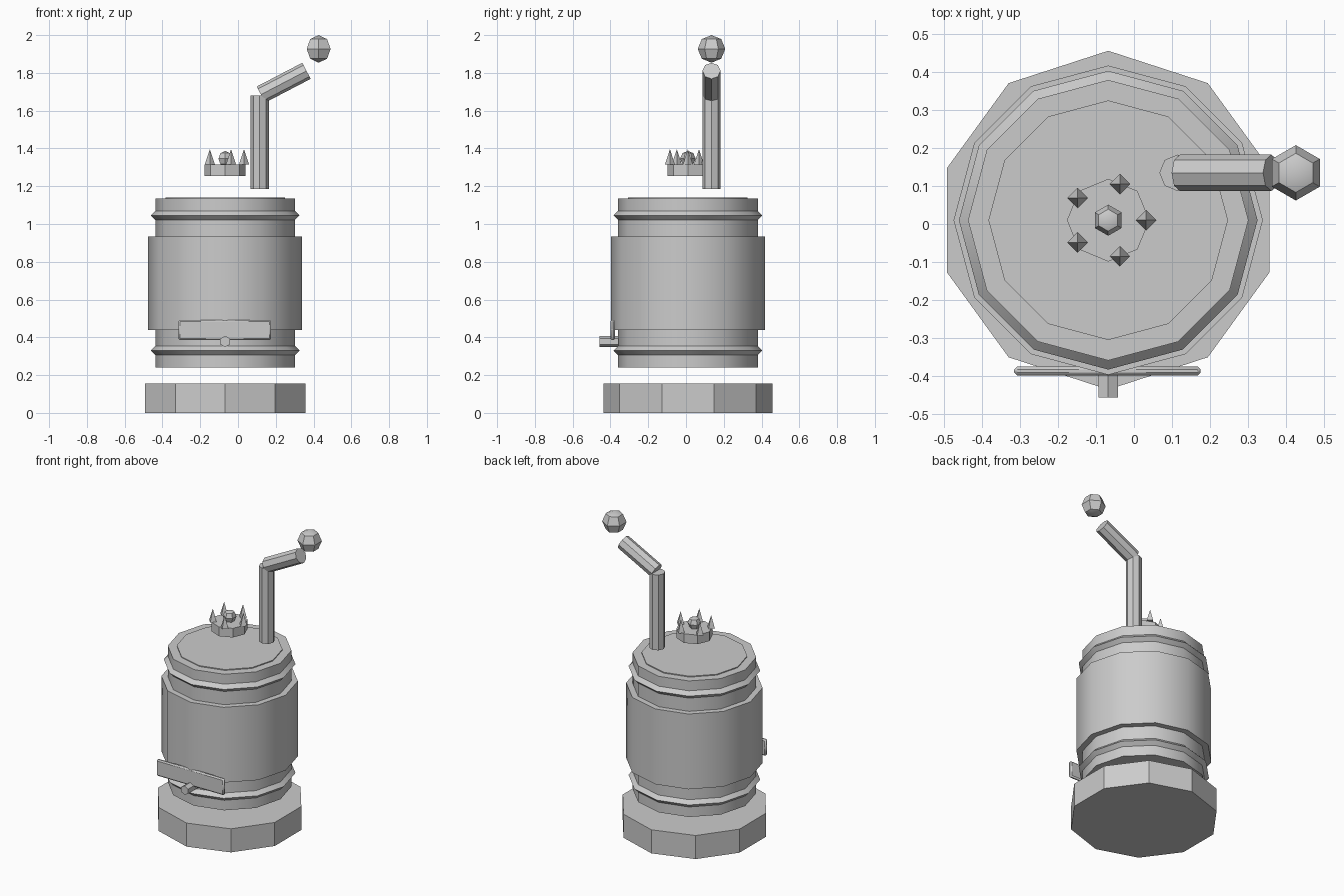
import bpy
from math import radians, sin, cos, tau

cube = bpy.data.objects.get("Cube")
if cube:
    bpy.data.objects.remove(cube, do_unlink=True)

CX, CY = -0.068, 0.01      # axis of the barrel
PIPE_Y = 0.135

grey = bpy.data.materials.new("plain grey")
grey.use_nodes = True
grey.diffuse_color = (0.6, 0.6, 0.6, 1)
grey.node_tree.nodes["Principled BSDF"].inputs["Base Color"].default_value = (0.6, 0.6, 0.6, 1)


def finish(name):
    """Name the new object, colour it and shade it, keeping hard edges."""
    ob = bpy.context.object
    ob.name = ob.data.name = name
    ob.data.materials.append(grey)
    bpy.ops.object.shade_smooth_by_angle(angle=radians(33))
    return ob


def drum(name, sides, radius, z0, z1, x=CX, y=CY):
    bpy.ops.mesh.primitive_cylinder_add(vertices=sides, radius=radius, depth=z1 - z0,
                                        location=(x, y, (z0 + z1) / 2))
    return finish(name)


def ball(name, radius, location):
    bpy.ops.mesh.primitive_uv_sphere_add(segments=6, ring_count=4, radius=radius,
                                         location=location)
    return finish(name)


# Base and barrel
drum("base", 10, 0.447, 0, 0.155)
drum("barrel", 12, 0.37, 0.24, 1.135)
drum("middle_band", 12, 0.408, 0.44, 0.935)
drum("lid_disc", 12, 0.316, 1.12, 1.141)

# Hoops with a diamond section
for name, z in (("lower_hoop", 0.33), ("upper_hoop", 1.046)):
    bpy.ops.mesh.primitive_torus_add(major_segments=12, minor_segments=4,
                                     major_radius=0.37, minor_radius=0.024,
                                     location=(CX, CY, z))
    finish(name)

# Name plate and spout on the front
bpy.ops.mesh.primitive_cube_add(size=1, location=(CX - 0.002, -0.388, 0.439))
plate = bpy.context.object
plate.scale = (0.492, 0.024, 0.108)
bpy.ops.object.transform_apply(location=False, rotation=False)
bevel = plate.modifiers.new("Bevel", "BEVEL")
bevel.width, bevel.segments = 0.008, 1
finish("front_plate")

bpy.ops.mesh.primitive_cylinder_add(vertices=6, radius=0.03, depth=0.1,
                                    location=(CX, -0.408, 0.378),
                                    rotation=(radians(90), 0, 0))
finish("spout")

# Crown: ring, spikes and gem
drum("crown_base", 8, 0.109, 1.255, 1.315)
for i in range(5):
    a = tau * i / 5
    bpy.ops.mesh.primitive_cone_add(vertices=4, radius1=0.027, depth=0.082,
                                    location=(CX + 0.1 * cos(a), CY + 0.1 * sin(a), 1.355))
    finish(f"crown_spike_{i + 1}")
ball("crown_gem", 0.041, (CX, CY, 1.346))

# Bent pipe with a ball above its end
drum("pipe_upright", 8, 0.048, 1.185, 1.68, 0.115, PIPE_Y)
bpy.ops.mesh.primitive_cylinder_add(vertices=8, radius=0.048, depth=0.272,
                                    location=(0.242, PIPE_Y, 1.748),
                                    rotation=(0, radians(62.5), 0))
finish("pipe_arm")
ball("pipe_ball", 0.073, (0.427, PIPE_Y, 1.927))
